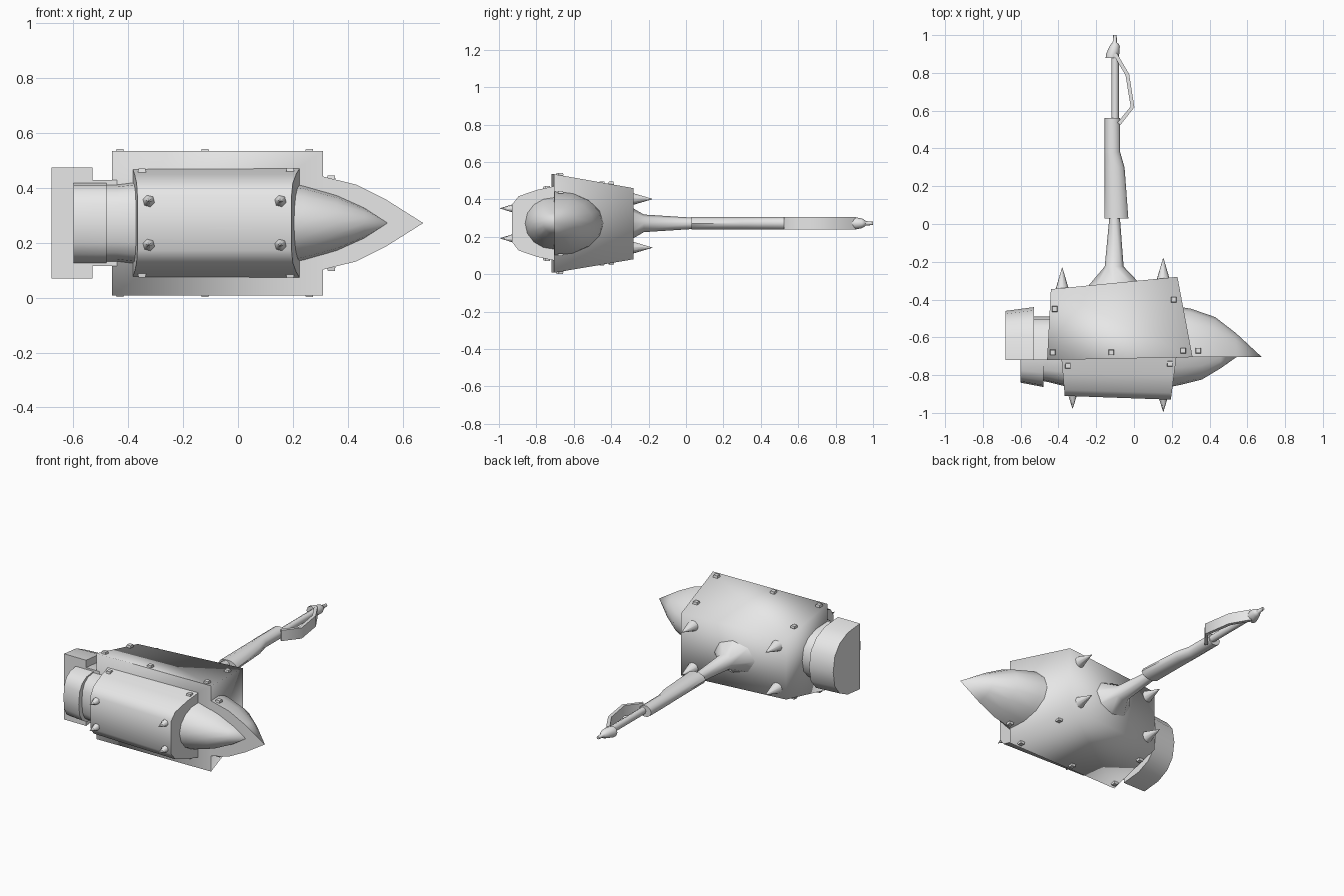
import bpy, bmesh, math
from mathutils import Vector

if "Cube" in bpy.data.objects:
    bpy.data.objects.remove(bpy.data.objects["Cube"])

CZ = 0.272  # height of the mirror plane
steel = bpy.data.materials.new("steel_grey")
steel.diffuse_color = (0.8, 0.8, 0.8, 1)
steel.use_nodes = True
steel.node_tree.nodes["Principled BSDF"].inputs["Base Color"].default_value = steel.diffuse_color


def loft(name, rings, angle=60):
    """Skin a list of closed rings and cap both ends."""
    bm = bmesh.new()
    vs = [[bm.verts.new(p) for p in r] for r in rings]
    n = len(vs[0])
    for a, b in zip(vs, vs[1:]):
        for i in range(n):
            j = (i + 1) % n
            bm.faces.new((a[i], a[j], b[j], b[i]))
    bm.faces.new(vs[0])
    bm.faces.new(vs[-1])
    bmesh.ops.remove_doubles(bm, verts=bm.verts, dist=0.0005)
    bmesh.ops.recalc_face_normals(bm, faces=bm.faces)
    me = bpy.data.meshes.new(name)
    bm.to_mesh(me)
    bm.free()
    ob = bpy.data.objects.new(name, me)
    bpy.context.collection.objects.link(ob)
    me.materials.append(steel)
    bpy.ops.object.select_all(action='DESELECT')
    ob.select_set(True)
    bpy.context.view_layer.objects.active = ob
    bpy.ops.object.shade_smooth_by_angle(angle=math.radians(angle))
    return ob


def half_round(name, y0, side, sections, power=1.0, angle=60):
    """Half-elliptic rings along x; sections are (x, depth, half height)."""
    rings = []
    for x, d, h in sections:
        ring = []
        for i in range(9):
            t = -math.pi / 2 + math.pi * i / 8
            c, s = max(0, math.cos(t)) ** power, math.sin(t)
            s = math.copysign(abs(s) ** power, s)
            ring.append((x, y0 + side * d * c, CZ + h * s))
        rings.append(ring)
    return loft(name, rings, angle)


def rod(name, sections, sides=10, z=CZ, angle=50):
    """Round rings along y; sections are (y, x min, x max, half height)."""
    rings = []
    for y, a, b, h in sections:
        rings.append([((a + b) / 2 + (b - a) / 2 * math.cos(2 * math.pi * i / sides), y,
                       z + h * math.sin(2 * math.pi * i / sides)) for i in range(sides)])
    return loft(name, rings, angle)


def cone(name, base, direction, r, length, sides, top=0.0):
    base, d = Vector(base), Vector(direction).normalized()
    u = d.orthogonal().normalized()
    w = d.cross(u)
    rings = []
    for off, rad in ((0, r), (length, max(top, 0.001))):
        rings.append([base + d * off + rad * (u * math.cos(2 * math.pi * i / sides) +
                      w * math.sin(2 * math.pi * i / sides)) for i in range(sides)])
    return loft(name, rings, 60 if sides > 4 else 20)


# Rear block of the head, tapering towards the handle
loft("rear_block", [
    [(-0.46, -0.72, 0.008), (0.31, -0.705, 0.008), (0.31, -0.705, 0.535), (-0.46, -0.72, 0.535)],
    [(-0.44, -0.345, 0.085), (0.23, -0.28, 0.08), (0.23, -0.28, 0.46), (-0.44, -0.345, 0.455)],
], 95)

# Front block, extruded from a bevelled side profile
profile = [(-0.70, 0.20), (-0.80, 0.178), (-0.895, 0.145), (-0.93, 0.10)]
profile += [(y, -h) for y, h in reversed(profile)]
loft("front_block", [
    [(x0 + k * (y + 0.70), y + dy * (-0.70 - y) / 0.23, CZ + h) for y, h in profile]
    for x0, k, dy in ((-0.385, -0.08, 0.02), (0.225, 0.13, 0.0))], 60)

# Pointed end: large rear half and smaller front half
half_round("rear_spike", -0.703, 1,
           [(0.20, 0.27, 0.18), (0.30, 0.255, 0.172), (0.43, 0.21, 0.14),
            (0.54, 0.125, 0.085), (0.675, 0.0, 0.0)])
half_round("front_spike", -0.703, -1,
           [(0.19, 0.16, 0.145), (0.24, 0.15, 0.135), (0.36, 0.12, 0.10),
            (0.46, 0.06, 0.055), (0.545, 0.0, 0.0)])

# Blunt end: striking discs and necks in two halves
half_round("rear_striker", -0.72, 1, [(-0.68, 0.26, 0.202), (-0.53, 0.28, 0.202)], 0.8)
half_round("rear_neck", -0.72, 1, [(-0.54, 0.23, 0.157), (-0.44, 0.23, 0.157)], 0.8)
half_round("front_striker", -0.715, -1, [(-0.60, 0.125, 0.147), (-0.48, 0.148, 0.147)], 0.75)
half_round("front_neck", -0.715, -1,
           [(-0.49, 0.115, 0.14), (-0.44, 0.125, 0.14), (-0.36, 0.145, 0.15)], 0.75)

# Handle: flared shaft, grip with a swelling, thin rod and pommel
rod("shaft", [(-0.325, -0.24, 0.04, 0.105), (-0.225, -0.155, -0.055, 0.047),
              (0.04, -0.13, -0.075, 0.03)], 8)
rod("grip", [(0.03, -0.155, -0.03, 0.035), (0.30, -0.155, -0.05, 0.035),
             (0.38, -0.155, -0.073, 0.035), (0.56, -0.155, -0.073, 0.035)])
rod("rear_rod", [(0.55, -0.12, -0.08, 0.022), (0.93, -0.12, -0.08, 0.022)], 8)
rod("pommel", [(0.88, -0.15, -0.085, 0.033), (0.90, -0.148, -0.078, 0.034),
               (0.94, -0.13, -0.075, 0.026), (0.955, -0.12, -0.082, 0.018),
               (0.96, -0.113, -0.09, 0.012), (1.0, -0.11, -0.092, 0.009)], 8)

# Bent hand guard beside the rod
path = [(-0.10, 0.90), (-0.082, 0.87), (-0.035, 0.79), (-0.008, 0.62), (-0.08, 0.53)]
rings = []
for i, (x, y) in enumerate(path):
    a, b = Vector(path[max(i - 1, 0)]), Vector(path[min(i + 1, len(path) - 1)])
    t = (b - a).normalized() * 0.010
    hz = 0.033
    rings.append([(x - t.y, y + t.x, CZ - hz), (x + t.y, y - t.x, CZ - hz),
                  (x + t.y, y - t.x, CZ + hz), (x - t.y, y + t.x, CZ + hz)])
loft("hand_guard", rings, 50)

# Barbs and studs, mirrored about the middle height
for m in (1, -1):
    for x, y in ((-0.38, -0.35), (0.155, -0.30)):
        cone("rear_barb", (x, y, CZ + m * 0.13), (0, 1, 0), 0.037, 0.12, 10)
    for x, y in ((-0.325, -0.912), (0.155, -0.928)):
        cone("front_barb", (x, y, CZ + m * 0.08), (0, -1, 0), 0.022, 0.066, 6)
    # (x, y, height above the mirror plane)
    for x, y, h in ((-0.42, -0.45, 0.211), (0.21, -0.40, 0.209), (-0.43, -0.68, 0.256),
                    (-0.12, -0.68, 0.256), (0.26, -0.67, 0.256), (0.34, -0.67, 0.160),
                    (-0.35, -0.75, 0.184), (0.19, -0.74, 0.186)):
        cone("stud", (x, y, CZ + m * h), (0, 0, m), 0.021, 0.014, 4, 0.018)
